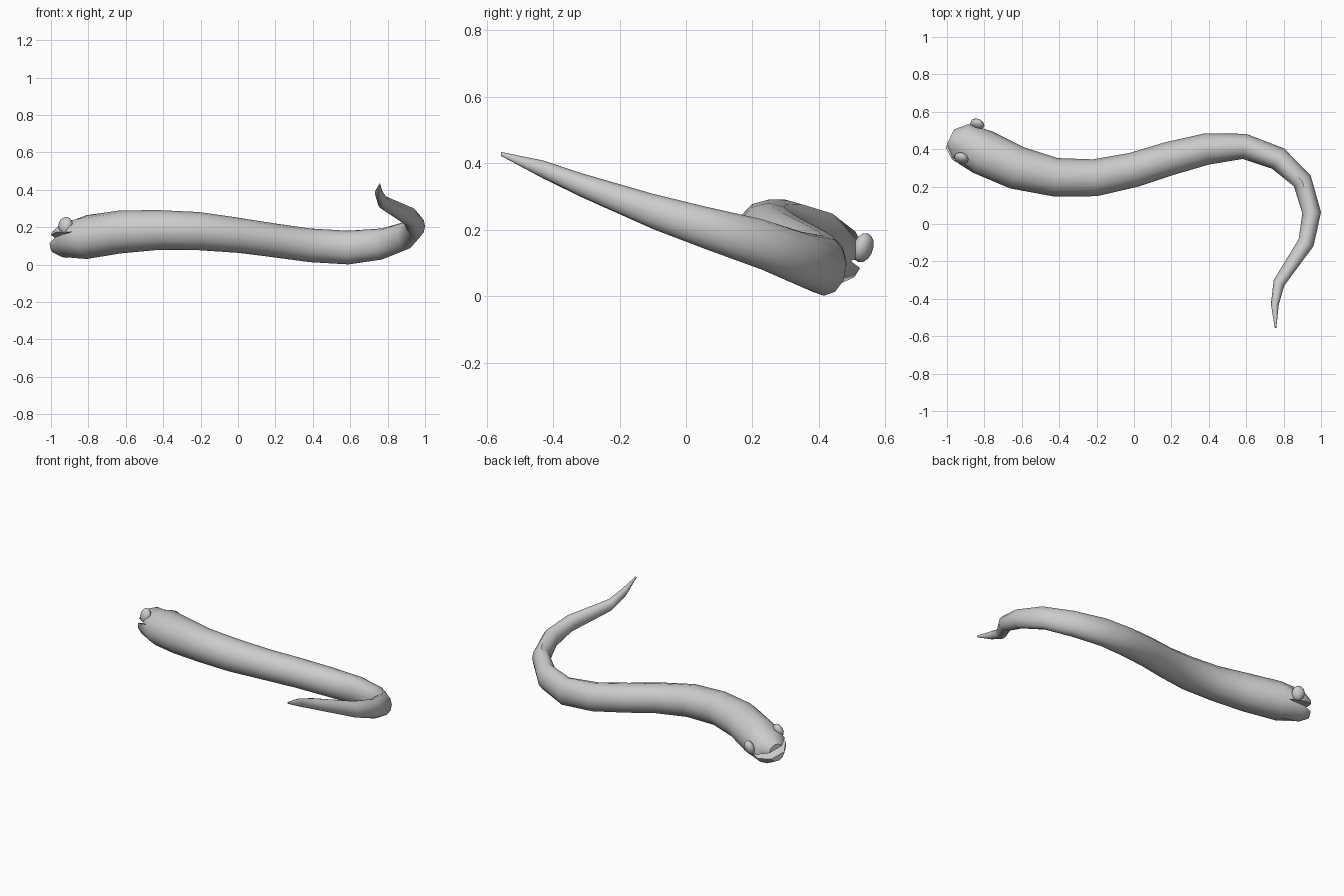
import bpy, bmesh
from math import sin, cos, pi, radians
from mathutils import Vector, Matrix

if "Cube" in bpy.data.objects:
    bpy.data.objects.remove(bpy.data.objects["Cube"])

SIDES = 12
ROLL = radians(18)

# head frame: d forward, s sideways, u up (head is rolled a little)
d = Vector((-0.906, 0.423, 0))
flat_s = Vector((0.423, 0.906, 0))
s = flat_s * cos(ROLL) - Vector((0, 0, sin(ROLL)))
u = flat_s * sin(ROLL) + Vector((0, 0, cos(ROLL)))

# spine: x, y, z, half width, half height
spine = [
    (-0.985, 0.458, 0.122, 0.052, 0.058),
    (-0.93, 0.44, 0.132, 0.108, 0.096),
    (-0.81, 0.385, 0.147, 0.122, 0.117),
    (-0.625, 0.30, 0.175, 0.116, 0.115),
    (-0.42, 0.25, 0.185, 0.103, 0.106),
    (-0.21, 0.247, 0.179, 0.099, 0.102),
    (0.0, 0.29, 0.157, 0.093, 0.094),
    (0.19, 0.35, 0.13, 0.09, 0.091),
    (0.385, 0.40, 0.103, 0.084, 0.09),
    (0.59, 0.415, 0.091, 0.068, 0.09),
    (0.77, 0.35, 0.11, 0.063, 0.083),
    (0.90, 0.23, 0.155, 0.053, 0.076),
    (0.95, 0.06, 0.205, 0.05, 0.064),
    (0.92, -0.10, 0.255, 0.044, 0.053),
    (0.775, -0.315, 0.334, 0.032, 0.036),
    (0.753, -0.43, 0.381, 0.021, 0.027),
    (0.757, -0.557, 0.428, 0.004, 0.006),
]


def make(name, bm):
    bmesh.ops.recalc_face_normals(bm, faces=bm.faces)
    me = bpy.data.meshes.new(name)
    bm.to_mesh(me)
    bm.free()
    ob = bpy.data.objects.new(name, me)
    bpy.context.collection.objects.link(ob)
    return ob


def smooth(ob, angle=40):
    bpy.ops.object.select_all(action='DESELECT')
    ob.select_set(True)
    bpy.context.view_layer.objects.active = ob
    bpy.ops.object.shade_smooth_by_angle(angle=radians(angle))


# body: tapered tube lofted along the spine
bm = bmesh.new()
rings = []
for i, (x, y, z, w, h) in enumerate(spine):
    if i < 2:
        side, up = s, u
    else:
        a, b = spine[i - 1], spine[min(i + 1, len(spine) - 1)]
        t = Vector((b[0] - a[0], b[1] - a[1], 0)).normalized()
        side, up = Vector((-t.y, t.x, 0)), Vector((0, 0, 1))
    rings.append([bm.verts.new(Vector((x, y, z)) + side * w * cos(k * 2 * pi / SIDES)
                               + up * h * sin(k * 2 * pi / SIDES)) for k in range(SIDES)])
for r0, r1 in zip(rings, rings[1:]):
    for k in range(SIDES):
        j = (k + 1) % SIDES
        bm.faces.new((r0[k], r0[j], r1[j], r1[k]))
bm.faces.new(rings[0])
bm.faces.new(rings[-1])
body = make("body", bm)

# mouth: wedge cut out of the head
corner = Vector((-0.845, 0.40, 0.142))
bm = bmesh.new()
ends = []
for side in (-0.25, 0.25):
    ends.append([bm.verts.new(corner + s * side + d * f + u * v)
                 for f, v in ((0, 0), (0.25, 0.005), (0.25, -0.07))])
bm.faces.new(ends[0])
bm.faces.new(ends[1])
for k in range(3):
    j = (k + 1) % 3
    bm.faces.new((ends[0][k], ends[0][j], ends[1][j], ends[1][k]))
cutter = make("mouth_cutter", bm)
cutter.hide_render = True
mod = body.modifiers.new("mouth", 'BOOLEAN')
mod.operation = 'DIFFERENCE'
mod.solver = 'EXACT'
mod.object = cutter
bpy.context.view_layer.objects.active = body
bpy.ops.object.modifier_apply(modifier=mod.name)
bpy.data.objects.remove(cutter)
smooth(body)

# eyes: flattened spheres on both sides of the head
head_mid = Vector((-0.88, 0.4425, 0.178))
frame = Matrix((d, s, u)).transposed().to_4x4()
for name, sign in (("eye_left", -1), ("eye_right", 1)):
    bm = bmesh.new()
    bmesh.ops.create_uvsphere(bm, u_segments=10, v_segments=7, radius=1)
    bmesh.ops.transform(bm, verts=bm.verts, matrix=Matrix.Translation(head_mid + s * 0.105 * sign)
                        @ frame @ Matrix.Diagonal((0.04, 0.028, 0.046, 1)))
    smooth(make(name, bm), 60)
